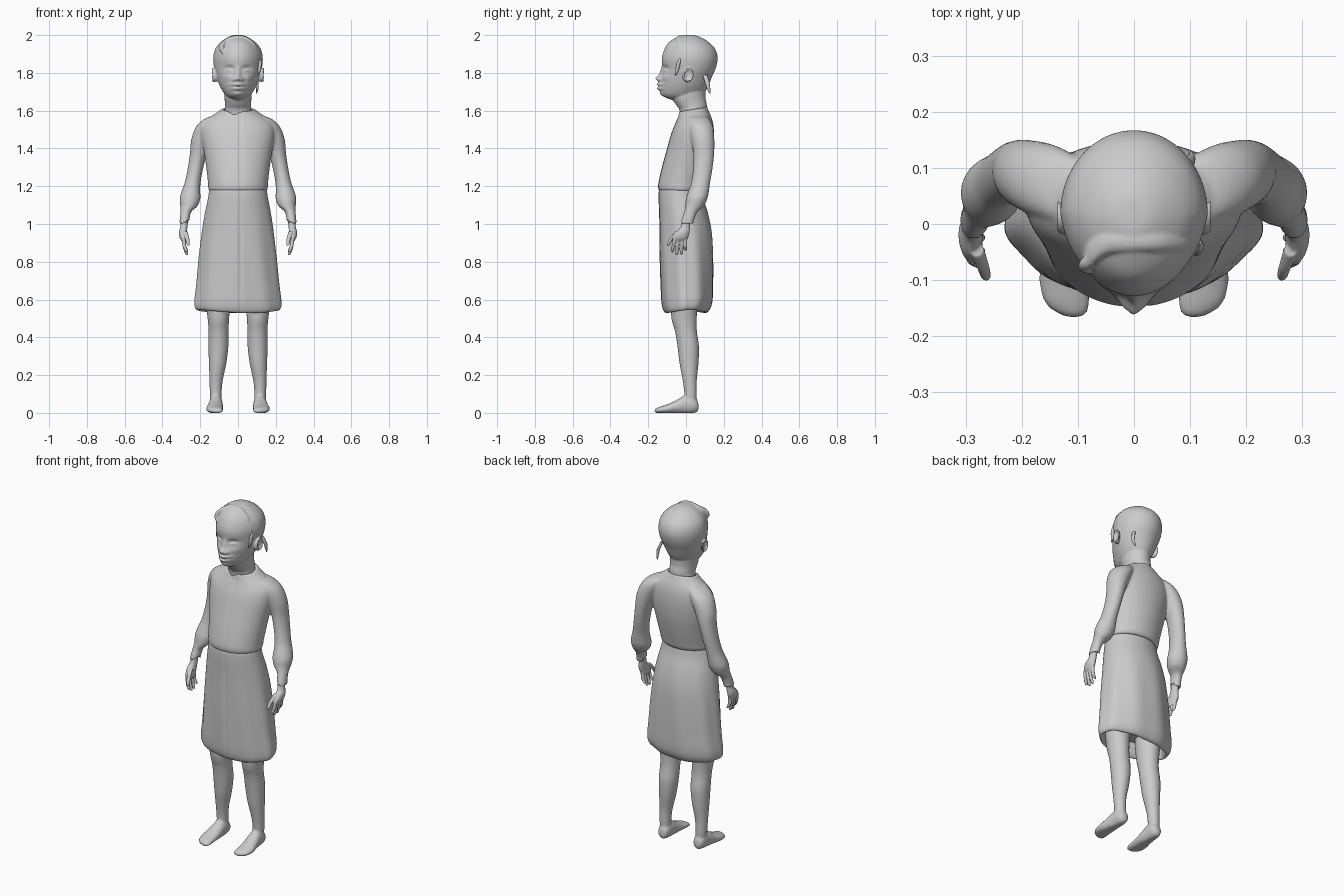
import bpy, bmesh, math

grey = bpy.data.materials.new("plain grey")
grey.diffuse_color = (0.60, 0.60, 0.60, 1)


def spline(rows, steps):
    """Smooth a list of section rows with a Catmull-Rom spline."""
    out = []
    for i in range(len(rows) - 1):
        p0, p1 = rows[max(i - 1, 0)], rows[i]
        p2, p3 = rows[i + 1], rows[min(i + 2, len(rows) - 1)]
        for s in range(steps):
            t = s / steps
            out.append([0.5 * (2 * b + (c - a) * t + (2 * a - 5 * b + 4 * c - d) * t * t
                        + (3 * b - a - 3 * c + d) * t ** 3)
                        for a, b, c, d in zip(p0, p1, p2, p3)])
    return out + [list(rows[-1])]


def activate(obs):
    bpy.ops.object.select_all(action="DESELECT")
    for ob in obs:
        ob.select_set(True)
    bpy.context.view_layer.objects.active = obs[0]


def loft(name, rows, axis="z", sides=24, steps=4, warp=None, mirror=False):
    """Skin elliptical sections (x, y, z, radius1, radius2) across one axis."""
    bm = bmesh.new()
    rings = []
    for x, y, z, r1, r2 in spline(rows, steps):
        r1, r2 = max(r1, 0.001), max(r2, 0.001)
        ring = []
        for k in range(sides):
            a = 2 * math.pi * k / sides
            u, v = r1 * math.cos(a), r2 * math.sin(a)
            p = {"z": (x + u, y + v, z), "y": (x + u, y, z + v), "x": (x, y + u, z + v)}[axis]
            ring.append(bm.verts.new(warp(*p, a) if warp else p))
        rings.append(ring)
    for A, B in zip(rings, rings[1:]):
        for k in range(sides):
            n = (k + 1) % sides
            bm.faces.new((A[k], A[n], B[n], B[k]))
    bm.faces.new(rings[0])
    bm.faces.new(rings[-1])
    bmesh.ops.recalc_face_normals(bm, faces=bm.faces)
    me = bpy.data.meshes.new(name)
    bm.to_mesh(me)
    bm.free()
    ob = bpy.data.objects.new(name, me)
    bpy.context.collection.objects.link(ob)
    me.materials.append(grey)
    if mirror:
        ob.modifiers.new("mirror", "MIRROR")
    activate([ob])
    bpy.ops.object.shade_smooth_by_angle(angle=math.radians(50))
    return ob


def blend(name, obs, voxel, rounds):
    """Fuse overlapping parts into one soft skin."""
    activate(obs)
    bpy.ops.object.convert(target="MESH")
    bpy.ops.object.join()
    ob = bpy.context.view_layer.objects.active
    ob.name = name
    rm = ob.modifiers.new("fuse", "REMESH")
    rm.mode, rm.voxel_size, rm.use_smooth_shade = "VOXEL", voxel, True
    sm = ob.modifiers.new("soften", "SMOOTH")
    sm.factor, sm.iterations = 0.5, rounds


def fb(z, w, front, back):
    """Centred section from half width, front y and back y."""
    return (0, (front + back) / 2, z, w, (back - front) / 2)


def bump(x, z, cx, cz, sx, sz):
    return math.exp(-((x - cx) / sx) ** 2 - ((z - cz) / sz) ** 2)


# Head with sculpted face
def face(x, y, z, a):
    f = max(0, -math.sin(a))
    x *= 1 - 0.14 * f
    if f > 0:
        ax = abs(x)
        d = 0.030 * bump(ax, z, 0, 1.770, 0.018, 0.016)       # nose tip
        d += 0.012 * bump(ax, z, 0, 1.80, 0.013, 0.028)       # bridge
        d += 0.014 * bump(ax, z, 0.021, 1.764, 0.011, 0.010)  # nostrils
        d += 0.022 * bump(ax, z, 0, 1.738, 0.034, 0.011)      # upper lip
        d += 0.020 * bump(ax, z, 0, 1.717, 0.030, 0.010)      # lower lip
        d -= 0.010 * bump(ax, z, 0, 1.728, 0.034, 0.004)      # mouth line
        d -= 0.016 * bump(ax, z, 0.046, 1.820, 0.024, 0.016)  # sockets
        d += 0.014 * bump(ax, z, 0.046, 1.814, 0.017, 0.009)  # eyelids
        d += 0.007 * bump(ax, z, 0.055, 1.775, 0.025, 0.02)   # cheeks
        d += 0.008 * bump(ax, z, 0, 1.69, 0.025, 0.012)       # chin
        y -= d * min(1, f * 2)
    return x, y, z


head = loft("head", [
    fb(1.655, .03, -.07, .05), fb(1.67, .055, -.110, .08), fb(1.69, .073, -.130, .095),
    fb(1.73, .096, -.134, .118), fb(1.78, .115, -.128, .138), fb(1.83, .127, -.126, .159),
    fb(1.88, .131, -.128, .167), fb(1.925, .121, -.114, .155), fb(1.96, .095, -.092, .124),
    fb(1.985, .060, -.056, .085), fb(1.998, .030, -.022, .05), fb(2.001, .002, .010, .016)],
    sides=96, steps=8, warp=face)

# Neck, flaring under the jaw
neck = loft("neck", [(0, .04, 1.52, .09, .07), (0, .038, 1.60, .072, .072),
                     (0, .027, 1.635, .069, .083), (0, .015, 1.67, .072, .088),
                     (0, .02, 1.73, .075, .085)])

# Ears: bowl with raised rim
ear = loft("ear", [(.100, .002, 1.785, .012, .022), (.120, .003, 1.785, .022, .033),
                   (.133, .012, 1.79, .028, .036), (.137, .014, 1.79, .023, .030),
                   (.129, .010, 1.79, .014, .020), (.127, .008, 1.79, .002, .002)],
           axis="x", mirror=True)

# Hair: roll swept over the crown and a strand at its end
roll = loft("crown_hair_roll", [
    (-.092, -.07, 1.925, .006, .008), (-.082, -.055, 1.948, .026, .018),
    (-.05, -.032, 1.972, .024, .017), (0, -.030, 1.984, .021, .015),
    (.05, -.03, 1.973, .020, .016), (.09, -.032, 1.940, .015, .015),
    (.104, -.03, 1.92, .003, .003)], axis="x")
strand = loft("hair_strand", [
    (-.077, -.086, 1.900, .004, .004), (-.088, -.076, 1.925, .011, .011),
    (-.082, -.068, 1.955, .011, .011), (-.065, -.055, 1.97, .004, .004)], sides=12)
blend("head", [head, neck, ear, roll, strand], 0.004, 2)

# Loose locks on one side
loft("temple_lock", [(.110, -.055, 1.785, .002, .002), (.113, -.047, 1.815, .007, .009),
                     (.117, -.040, 1.85, .008, .010), (.117, -.032, 1.875, .003, .004)], sides=12)
loft("nape_lock", [(.098, .128, 1.69, .002, .003), (.102, .120, 1.715, .006, .009),
                   (.100, .112, 1.75, .008, .012), (.085, .10, 1.79, .008, .012)], sides=12)


def closing(x, a):
    """Shallow groove where the dress fronts meet."""
    return .004 * math.exp(-((x - .014) / .006) ** 2) * (math.sin(a) < 0)


# Bodice with a dipped neckline, fused with the sleeves
def neckline(x, y, z, a):
    k = min(1, max(0, (z - 1.5) / .1))
    z += .16 * (y - .06) * k
    if z > 1.56:
        z -= .018 * math.exp(-((x + .02) / .025) ** 2) * max(0, -math.sin(a))
    return x, y + closing(x, a), z


bodice = loft("bodice", [
    fb(1.19, .13, -.12, .06), fb(1.174, .148, -.138, .088), fb(1.188, .157, -.147, .102),
    fb(1.22, .159, -.146, .111), fb(1.30, .168, -.128, .130), fb(1.38, .180, -.106, .144),
    fb(1.46, .192, -.084, .149), fb(1.52, .188, -.064, .145), fb(1.56, .155, -.050, .134),
    fb(1.59, .115, -.042, .120), fb(1.612, .086, -.038, .111), fb(1.607, .076, -.028, .100),
    fb(1.58, .07, -.02, .09)], sides=120, warp=neckline)

# Sleeves, gathered into a puff above a tight cuff
sleeve = loft("sleeve", [
    (.276, .004, 1.02, .018, .022), (.285, .004, .998, .025, .034),
    (.282, .012, 1.03, .026, .034), (.276, .026, 1.065, .029, .036),
    (.260, .045, 1.095, .046, .050), (.254, .057, 1.135, .055, .057),
    (.250, .066, 1.17, .050, .055), (.240, .078, 1.22, .042, .050),
    (.226, .089, 1.29, .041, .051), (.210, .094, 1.37, .045, .055),
    (.190, .088, 1.45, .057, .062), (.156, .076, 1.52, .063, .066),
    (.118, .062, 1.562, .050, .056), (.09, .055, 1.575, .02, .03)], mirror=True)
blend("bodice_and_sleeves", [bodice, sleeve], 0.006, 6)


# Skirt with soft folds and a rolled hem
def folds(x, y, z, a):
    k = 1 + .014 * math.cos(9 * a + 3 * z) * min(1, max(0, (1.12 - z) / .3))
    z += .008 * math.sin(2 * a + 1) * (z < .62)
    return x * k, y * k + closing(x, a), z


loft("skirt", [fb(.62, .185, -.085, .085), fb(.56, .195, -.09, .09), fb(.537, .212, -.105, .105),
               fb(.553, .227, -.120, .126), fb(.60, .228, -.129, .142), fb(.70, .217, -.134, .145),
               fb(.82, .206, -.138, .144), fb(.95, .191, -.140, .137), fb(1.05, .176, -.142, .118),
               fb(1.13, .160, -.145, .094), fb(1.18, .151, -.143, .084), fb(1.20, .14, -.13, .07)],
     sides=160, warp=folds)

# Hands: palm, curled fingers and thumb fused
hand = [loft("palm", [(.282, -.035, .905, .012, .030), (.289, -.030, .925, .019, .040),
                      (.291, -.018, .955, .022, .037), (.287, -.004, .985, .019, .025),
                      (.282, .004, 1.03, .018, .022)], mirror=True, sides=16)]
for i, (base, tip, low) in enumerate([(-.062, -.072, .850), (-.042, -.048, .836),
                                      (-.022, -.024, .838), (-.003, -.002, .858)]):
    hand.append(loft(f"finger_{i + 1}", [
        (.270, tip, low, .003, .003), (.273, tip, low + .007, .008, .008),
        (.284, (base + tip) / 2, .885, .010, .009), (.288, base, .925, .011, .010)],
        mirror=True, sides=12))
hand.append(loft("thumb", [
    (.262, -.096, .885, .003, .003), (.264, -.092, .893, .009, .009),
    (.269, -.076, .925, .011, .011), (.280, -.045, .960, .013, .014)], mirror=True, sides=12))
blend("hands", hand, 0.003, 1)

# Legs and feet fused at the ankle
leg = loft("leg", [(.117, .022, .045, .028, .034), (.118, .024, .10, .031, .033),
                   (.116, .020, .17, .035, .037), (.108, .016, .26, .046, .050),
                   (.104, .012, .35, .053, .057), (.103, .000, .43, .053, .058),
                   (.104, -.010, .50, .057, .067), (.106, -.010, .60, .068, .072),
                   (.106, -.010, .70, .07, .07)], mirror=True)
foot = loft("foot", [(.115, .066, .032, .006, .008), (.115, .060, .036, .024, .030),
                     (.116, .035, .044, .034, .046), (.117, -.005, .044, .036, .050),
                     (.120, -.050, .032, .041, .036), (.124, -.100, .021, .045, .024),
                     (.119, -.140, .015, .040, .017), (.110, -.160, .011, .025, .012),
                     (.106, -.167, .010, .004, .004)],
            axis="y", mirror=True, warp=lambda x, y, z, a: (x, y, max(z, 0)))
blend("legs", [leg, foot], 0.006, 3)
